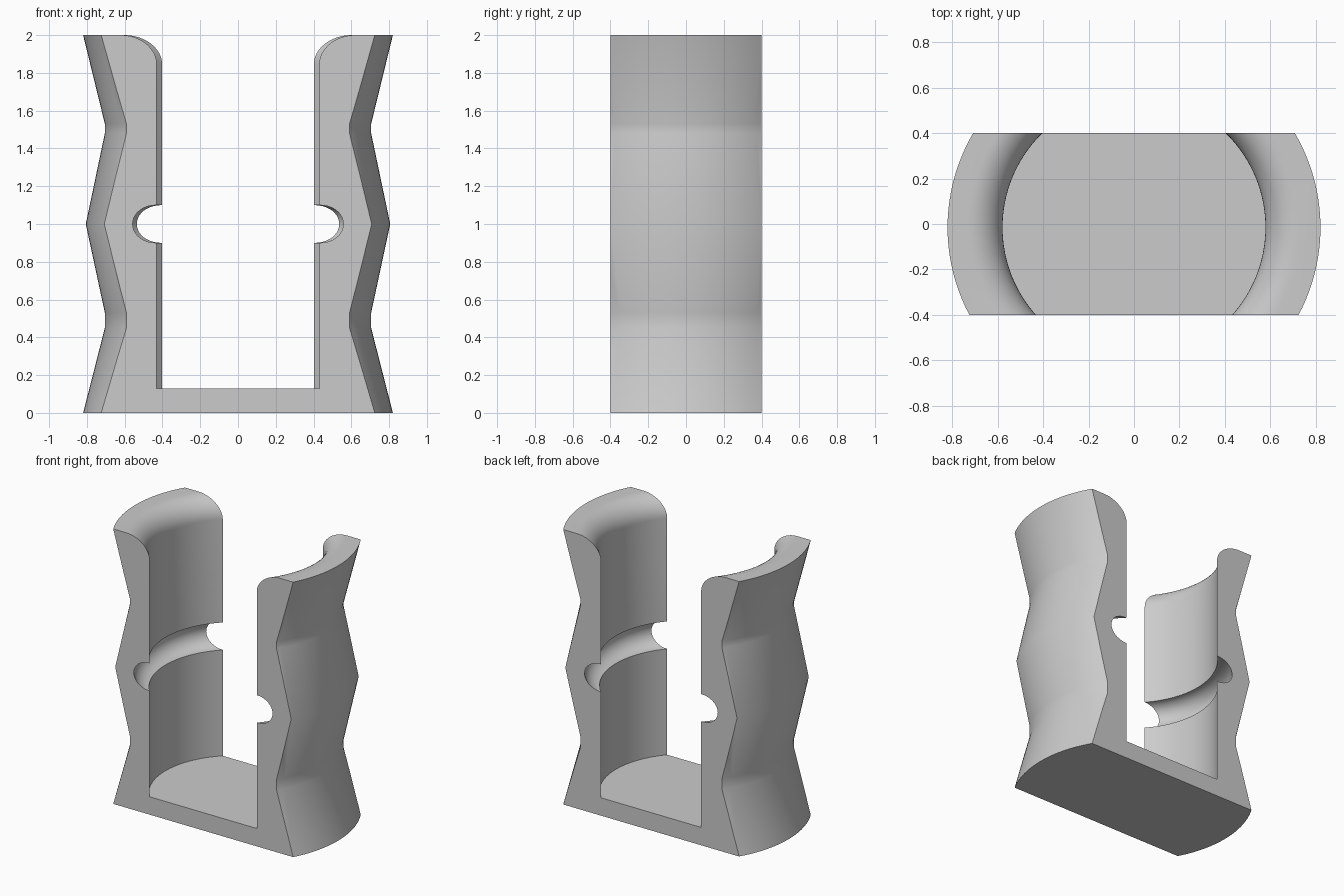
import bpy
import bmesh
from math import cos, sin, pi, radians
from mathutils import Vector

if "Cube" in bpy.data.objects:
    bpy.data.objects.remove(bpy.data.objects["Cube"])

AXIS_Y = -0.015      # turning axis sits slightly forward of centre
BORE = 0.578         # inner radius
HALF_DEPTH = 0.4


def arc(cx, cz, radius, start, end, steps):
    """Points (r, z) along an arc, angles in degrees."""
    angles = [radians(start + (end - start) * i / steps) for i in range(steps + 1)]
    return [(cx + radius * cos(a), cz + radius * sin(a)) for a in angles]


# Turned profile: wavy outer wall, rounded lip, snap groove, floor
outer = [(0, 0), (0.82, 0), (0.705, 0.45), (0.705, 0.53), (0.806, 1.0),
         (0.705, 1.48), (0.705, 1.53), (0.82, 2)]
lip = arc(BORE + 0.15, 1.85, 0.15, 90, 180, 12)
groove = arc(BORE, 1.0, 0.1, 90, -90, 20)
profile = outer + lip + groove + [(BORE, 0.13), (0, 0.13)]

# Revolve the profile into a cup
bm = bmesh.new()
verts = [bm.verts.new((r, AXIS_Y, z)) for r, z in profile]
edges = [bm.edges.new(pair) for pair in zip(verts, verts[1:])]
bmesh.ops.spin(bm, geom=verts + edges, cent=(0, AXIS_Y, 0), axis=(0, 0, 1),
               angle=2 * pi, steps=128, use_merge=False)
bmesh.ops.remove_doubles(bm, verts=bm.verts, dist=0.0001)

# Slice the front and back flat, and cap both cuts
for side in (-1, 1):
    cut = bmesh.ops.bisect_plane(
        bm, geom=bm.verts[:] + bm.edges[:] + bm.faces[:], dist=0.00001,
        plane_co=Vector((0, side * HALF_DEPTH, 0)), plane_no=Vector((0, side, 0)),
        clear_outer=True)
    rim = [e for e in cut["geom_cut"] if isinstance(e, bmesh.types.BMEdge)]
    bmesh.ops.holes_fill(bm, edges=rim, sides=0)

# Merge the flat floor and underside into single faces
bmesh.ops.dissolve_limit(bm, angle_limit=radians(0.1), verts=bm.verts[:], edges=bm.edges[:])
bmesh.ops.recalc_face_normals(bm, faces=bm.faces[:])
mesh = bpy.data.meshes.new("clip_body")
bm.to_mesh(mesh)
bm.free()

body = bpy.data.objects.new("clip_body", mesh)
bpy.context.collection.objects.link(body)

# Plain grey material
grey = bpy.data.materials.new("plain_grey")
grey.use_nodes = True
colour = (0.6, 0.6, 0.6, 1)
grey.diffuse_color = colour
grey.node_tree.nodes["Principled BSDF"].inputs["Base Color"].default_value = colour
mesh.materials.append(grey)

# Smooth curved walls, crisp cut edges
bpy.ops.object.select_all(action="DESELECT")
body.select_set(True)
bpy.context.view_layer.objects.active = body
bpy.ops.object.shade_smooth_by_angle(angle=radians(30))
